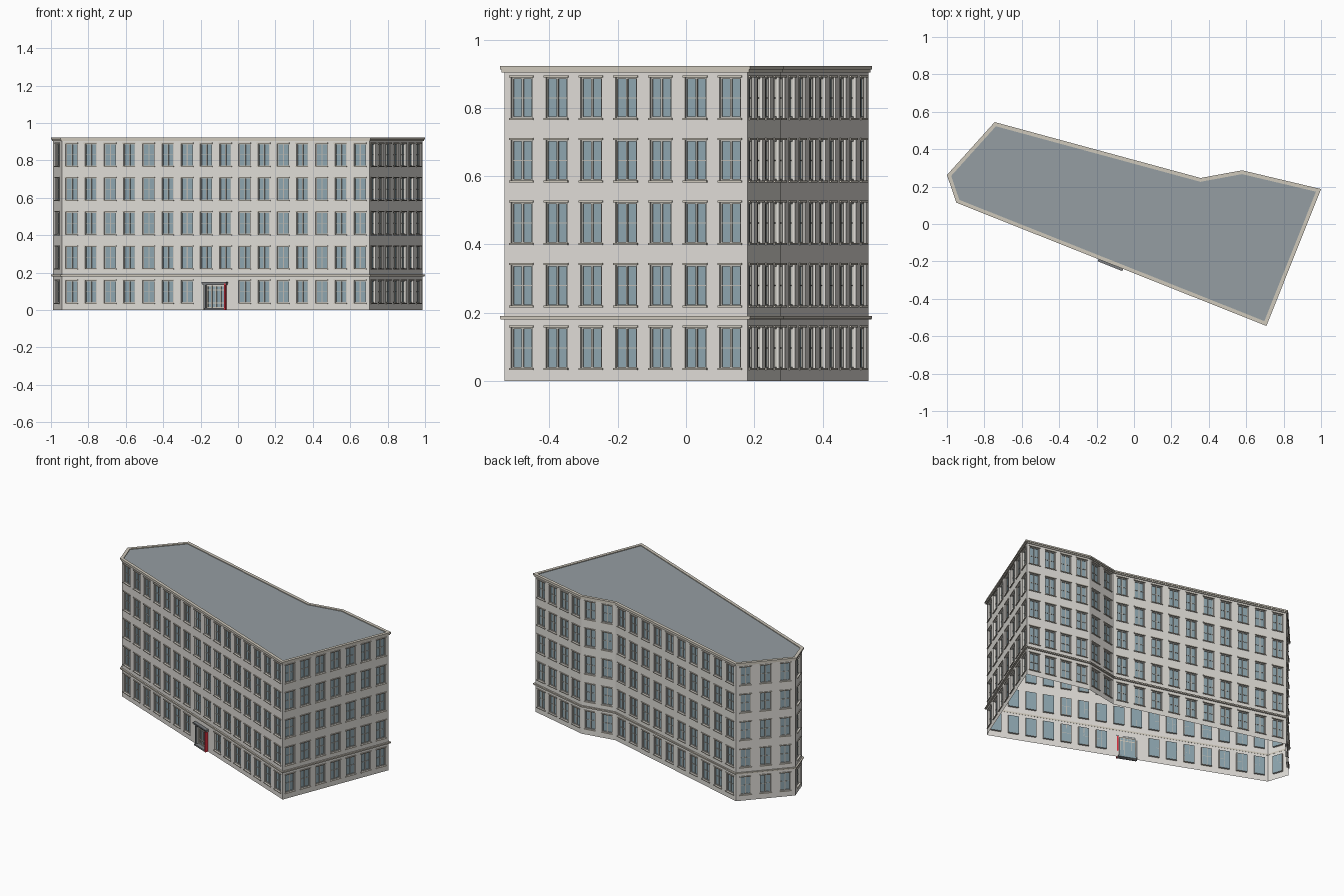
import bpy, bmesh
from mathutils import Vector

if "Cube" in bpy.data.objects:
    bpy.data.objects.remove(bpy.data.objects["Cube"])

# Outer cornice outline, counter-clockwise, and window count per side
EAVES = [(-0.95, 0.114), (0.708, -0.545), (1.0, 0.187), (0.578, 0.287),
         (0.356, 0.246), (-0.745, 0.545), (-1.0, 0.262)]
BAYS = [16, 7, 4, 2, 10, 3, 1]
STOREY, STOREYS, RECESS = 0.183, 5, 0.012
SILL_Z, HEAD_Z, HALF_W = 0.038, 0.157, 0.033


def offset(points, d):
    """Mitred polygon offset, positive outward."""
    pts = [Vector(p) for p in points]
    out = []
    for i, p in enumerate(pts):
        a = (p - pts[i - 1]).normalized()
        b = (pts[(i + 1) % len(pts)] - p).normalized()
        na, nb = Vector((a.y, -a.x)), Vector((b.y, -b.x))
        out.append(p + (na + nb) * d / (1 + na.dot(nb)))
    return out


WALL = offset(EAVES, -0.01)


def material(name, rgb):
    m = bpy.data.materials.new(name)
    m.diffuse_color = (*rgb, 1)
    m.use_nodes = True
    m.node_tree.nodes["Principled BSDF"].inputs["Base Color"].default_value = m.diffuse_color
    return m


stone = material("stone", (0.74, 0.72, 0.68))
trim = material("trim", (0.62, 0.58, 0.50))
frame = material("window_frame", (0.50, 0.49, 0.45))
glass = material("glass", (0.27, 0.38, 0.43))
slate = material("slate", (0.30, 0.34, 0.36))
dark = material("dark_metal", (0.20, 0.21, 0.22))
red = material("red", (0.75, 0.03, 0.05))


class Side:
    """Local frame of one facade: a along, z up, d outward."""
    def __init__(self, i):
        self.p = WALL[i]
        v = WALL[(i + 1) % len(WALL)] - self.p
        self.length = v.length
        self.t = v.normalized()
        self.n = Vector((self.t.y, -self.t.x))

    def at(self, a, z, d=0):
        q = self.p + self.t * a + self.n * d
        return Vector((q.x, q.y, z))


def face(bm, pts):
    return bm.faces.new([bm.verts.new(p) for p in pts])


def panel(bm, s, a0, a1, z0, z1, d=0):
    if a1 - a0 > 1e-5 and z1 - z0 > 1e-5:
        face(bm, [s.at(a0, z0, d), s.at(a1, z0, d), s.at(a1, z1, d), s.at(a0, z1, d)])


def box(bm, s, a0, a1, z0, z1, d0, d1):
    lo = [bm.verts.new(s.at(a, z0, d)) for a, d in ((a0, d1), (a1, d1), (a1, d0), (a0, d0))]
    hi = [bm.verts.new(s.at(a, z1, d)) for a, d in ((a0, d1), (a1, d1), (a1, d0), (a0, d0))]
    bm.faces.new(lo[::-1])
    bm.faces.new(hi)
    for i in range(4):
        j = (i + 1) % 4
        bm.faces.new((lo[i], lo[j], hi[j], hi[i]))


def opening(bm, s, a0, a1, z0, z1, o0, o1, y0, y1):
    """Wall cell with a recessed hole."""
    panel(bm, s, a0, o0, z0, z1)
    panel(bm, s, o1, a1, z0, z1)
    panel(bm, s, o0, o1, z0, y0)
    panel(bm, s, o0, o1, y1, z1)
    c = [(o0, y0), (o1, y0), (o1, y1), (o0, y1)]
    for i in range(4):
        p, q = c[i], c[(i + 1) % 4]
        face(bm, [s.at(*p), s.at(*q), s.at(*q, -RECESS), s.at(*p, -RECESS)])


def finish(bm, name, mat):
    bmesh.ops.remove_doubles(bm, verts=bm.verts, dist=1e-6) if name == "walls" else None
    me = bpy.data.meshes.new(name)
    bm.to_mesh(me)
    bm.free()
    me.materials.append(mat)
    ob = bpy.data.objects.new(name, me)
    bpy.context.collection.objects.link(ob)


def ring(name, inner, outer, z0, z1, mat):
    """Moulding that follows the whole outline."""
    bm = bmesh.new()
    pi, po = offset(WALL, inner), offset(WALL, outer)
    loops = [[bm.verts.new((q.x, q.y, z)) for q in pts]
             for pts, z in ((pi, z0), (po, z0), (po, z1), (pi, z1))]
    n = len(pi)
    for k in range(4):
        a, b = loops[k], loops[(k + 1) % 4]
        for i in range(n):
            j = (i + 1) % n
            bm.faces.new((a[i], a[j], b[j], b[i]))
    bmesh.ops.recalc_face_normals(bm, faces=bm.faces)
    finish(bm, name, mat)


# Walls, panes, frames, lintels and sills
walls, panes, frames, ledges = (bmesh.new() for _ in range(4))
for i, count in enumerate(BAYS):
    s = Side(i)
    w = s.length / count
    for k in range(STOREYS):
        z = k * STOREY
        top = z + STOREY if k < STOREYS - 1 else 0.918
        for c in range(count):
            if i == 0 and k == 0 and c in (7, 8):
                continue
            m = (c + 0.5) * w
            l, r, b, h = m - HALF_W, m + HALF_W, z + SILL_Z, z + HEAD_Z
            opening(walls, s, c * w, c * w + w, z, top, l, r, b, h)
            panel(panes, s, l, r, b, h, -RECESS)
            f, d0, d1 = 0.004, -RECESS, -0.007
            box(frames, s, l, l + f, b, h, d0, d1)
            box(frames, s, r - f, r, b, h, d0, d1)
            box(frames, s, l + f, r - f, b, b + f, d0, d1)
            box(frames, s, l + f, r - f, h - f, h, d0, d1)
            box(frames, s, m - 0.003, m + 0.003, b + f, h - f, d0, d1)
            mid = (b + h) / 2
            box(frames, s, l + f, r - f, mid - 0.0015, mid + 0.0015, d0, d1 - 0.002)
            box(ledges, s, l - 0.005, r + 0.005, h, h + 0.006, 0, 0.005)
            box(ledges, s, l - 0.005, r + 0.005, b - 0.005, b, 0, 0.006)

# Entrance in the front, two bays wide
s = Side(0)
w = s.length / BAYS[0]
m = 8 * w
opening(walls, s, 7 * w, 9 * w, 0, STOREY, m - 0.052, m + 0.052, 0, 0.132)
panel(panes, s, m - 0.052, m + 0.052, 0, 0.132, -RECESS)
doors = bmesh.new()
for a in (-0.052, -0.028, -0.003, 0.022, 0.046):
    box(doors, s, m + a, m + a + 0.006, 0.01, 0.132, -RECESS, -0.006)
for z in (0.01, 0.035, 0.105, 0.126):
    box(doors, s, m - 0.052, m + 0.052, z, z + 0.006, -RECESS, -0.007)
canopy, step, pier, red_panel = (bmesh.new() for _ in range(4))
box(canopy, s, m - 0.07, m + 0.068, 0.134, 0.142, 0, 0.016)
box(canopy, s, m - 0.072, m + 0.07, 0.142, 0.15, 0, 0.022)
box(step, s, m - 0.06, m + 0.058, 0, 0.01, -RECESS, 0.02)
box(pier, s, m - 0.064, m - 0.052, 0, 0.134, 0, 0.012)
box(red_panel, s, m + 0.056, m + 0.064, 0, 0.143, 0, 0.021)

for bm, name, mat in ((walls, "walls", stone), (panes, "window_panes", glass),
                      (frames, "window_frames", frame), (ledges, "lintels_and_sills", trim),
                      (doors, "door_frames", trim), (canopy, "door_canopy", dark),
                      (step, "door_step", dark), (pier, "door_pier", dark),
                      (red_panel, "door_side_panel", red)):
    finish(bm, name, mat)

# Belt course, stepped cornice and flat roof
ring("belt_course", -0.001, 0.008, 0.180, 0.184, trim)
ring("belt_course_cap", -0.001, 0.010, 0.184, 0.190, trim)
ring("cornice_lower", -0.001, 0.006, 0.904, 0.912, trim)
ring("cornice_cap", -0.010, 0.010, 0.912, 0.922, trim)
roof = bmesh.new()
face(roof, [(q.x, q.y, 0.917) for q in offset(WALL, -0.009)])
finish(roof, "roof", slate)
